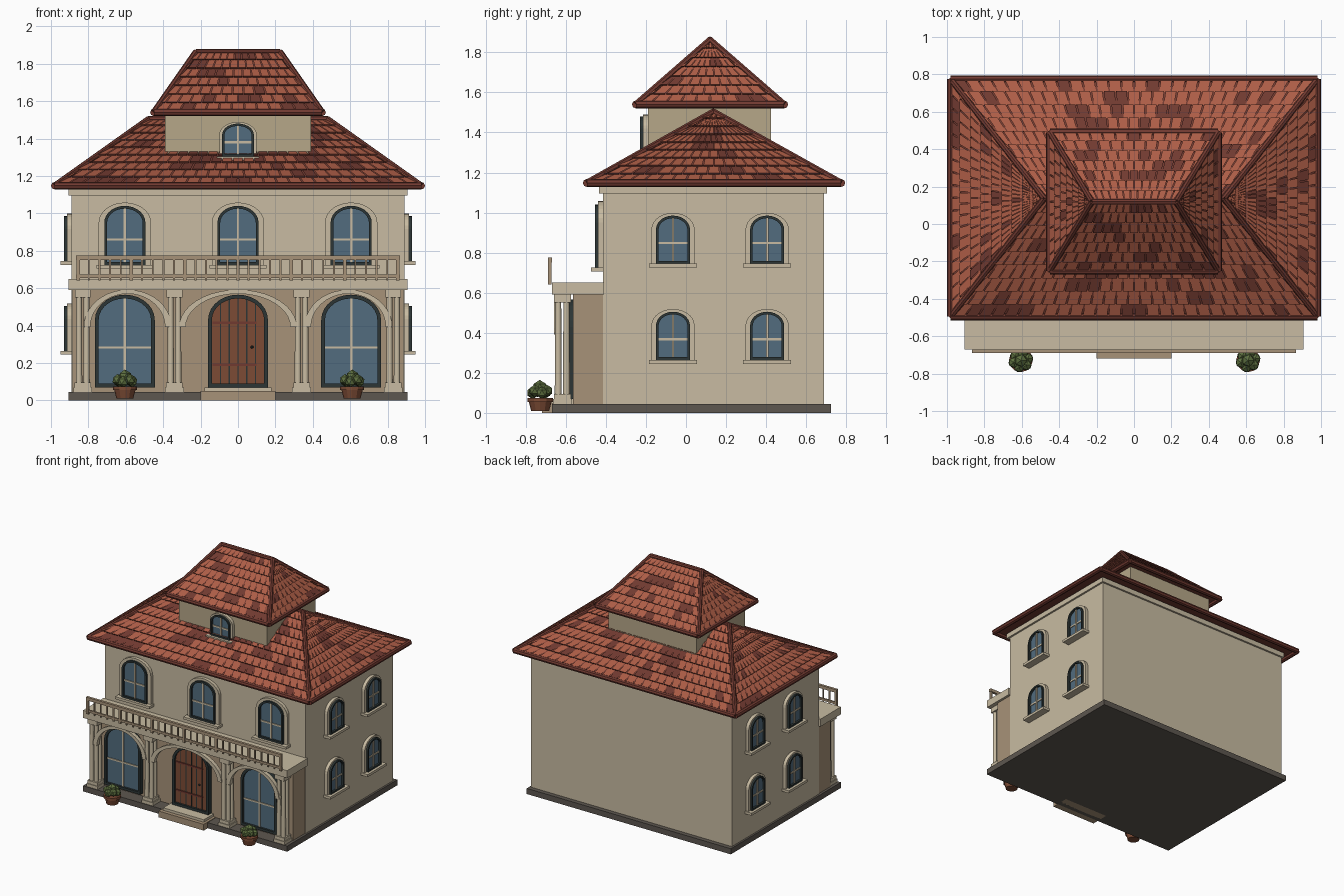
import bpy, bmesh, math, random
from mathutils import Vector, Matrix

random.seed(4)
if "Cube" in bpy.data.objects:
    bpy.data.objects.remove(bpy.data.objects["Cube"])


def material(name, r, g, b):
    m = bpy.data.materials.new(name)
    m.use_nodes = True
    m.diffuse_color = (r, g, b, 1)
    bsdf = m.node_tree.nodes["Principled BSDF"]
    bsdf.inputs["Base Color"].default_value = (r, g, b, 1)
    bsdf.inputs["Roughness"].default_value = 0.8
    return m


WALL = material("cream stucco", .58, .50, .36)
RECESS = material("dark tan stucco", .39, .29, .19)
TOWER = material("tower stucco", .47, .39, .25)
STONE = material("grey stone", .11, .095, .08)
TILE = material("terracotta", .42, .11, .062)
DARK = material("dark terracotta", .165, .042, .03)
GLASS = material("blue glass", .084, .15, .21)
FRAME = material("dark frame", .025, .036, .036)
WOOD = material("brown wood", .2, .07, .035)
LEAF = material("leaf green", .11, .16, .05)


class Part:
    """Collects simple solids into one object."""

    def __init__(self, matrix=None):
        self.bm = bmesh.new()
        self.matrix = matrix or Matrix()

    def box(self, x0, x1, y0, y1, z0, z1):
        mid = Vector((x0 + x1, y0 + y1, z0 + z1)) / 2
        size = Matrix.Diagonal((x1 - x0, y1 - y0, z1 - z0, 1))
        bmesh.ops.create_cube(self.bm, size=1, matrix=Matrix.Translation(mid) @ size)
        return self

    def beam(self, a, b, r0, r1=None, sides=8):
        a, b = Vector(a), Vector(b)
        turn = (b - a).to_track_quat('Z', 'Y').to_matrix().to_4x4()
        bmesh.ops.create_cone(self.bm, cap_ends=True, segments=sides, radius1=r0,
                              radius2=r0 if r1 is None else r1, depth=(b - a).length,
                              matrix=Matrix.Translation((a + b) / 2) @ turn)
        return self

    def ball(self, centre, r):
        bmesh.ops.create_icosphere(self.bm, subdivisions=1, radius=r,
                                   matrix=Matrix.Translation(centre))
        return self

    def prism(self, outline, depth):
        face = self.bm.faces.new([self.bm.verts.new((x, 0, z)) for x, z in outline])
        out = bmesh.ops.extrude_face_region(self.bm, geom=[face])["geom"]
        bmesh.ops.translate(self.bm, vec=(0, -depth, 0),
                            verts=[v for v in out if isinstance(v, bmesh.types.BMVert)])
        return self

    def band(self, outer, inner, d0, d1, closed=True):
        loops = [[self.bm.verts.new((x, -d, z)) for x, z in line]
                 for line, d in ((outer, d0), (outer, d1), (inner, d1), (inner, d0))]
        n = len(outer)
        for i in range(n if closed else n - 1):
            j = (i + 1) % n
            for k in range(4):
                p, q = loops[k], loops[(k + 1) % 4]
                self.bm.faces.new((p[i], p[j], q[j], q[i]))
        return self

    def done(self, name, *mats, smooth=False, fix=True):
        if fix:
            bmesh.ops.recalc_face_normals(self.bm, faces=self.bm.faces)
        mesh = bpy.data.meshes.new(name)
        self.bm.to_mesh(mesh)
        self.bm.free()
        for m in mats:
            mesh.materials.append(m)
        if smooth:
            mesh.shade_smooth()
            mesh.set_sharp_from_angle(angle=math.radians(50))
        ob = bpy.data.objects.new(name, mesh)
        ob.matrix_world = self.matrix
        bpy.context.scene.collection.objects.link(ob)
        return ob


def arc(w, h, z, x=0, n=14):
    ts = [math.pi * i / n for i in range(n + 1)]
    return [(x + w * math.cos(t), z + h * math.sin(t)) for t in ts]


def arch(w, z0, z1, rise):
    return [(-w, z0), (w, z0)] + arc(w, rise, z1 - rise)


def opening(name, x, y, turn, w, z0, z1, rise, border, rim, pane=GLASS):
    """Arched frame with its pane, glazing bars, surround and sill."""
    place = Matrix.Translation((x, y, 0)) @ Matrix.Rotation(math.radians(turn), 4, 'Z')
    outer = arch(w, z0, z1, rise)
    inner = arch(w - rim, z0 + rim, z1 - rim, rise - rim)
    Part(place).band(outer, inner, 0, .04).done(name + " frame", FRAME)
    Part(place).prism(inner, .024).done(name + " pane", pane)
    if pane is GLASS:
        mid = z0 + (z1 - z0) * .43
        bars = Part(place).box(-.006, .006, -.032, -.02, z0 + rim, z1 - rim)
        bars.box(rim - w, w - rim, -.03, -.02, mid - .006, mid + .006)
        bars.done(name + " glazing bars", WALL)
    if border:
        wide = arch(w + border, z0, z1 + border * .6, rise + border * .6)
        Part(place).band(wide, outer, 0, .025).done(name + " surround", WALL)
        s = w + border + .012
        Part(place).box(-s, s, -.06, 0, z0 - .02, z0).done(name + " sill", WALL)


def roof(name, x, y0, y1, z0, rx, ry, z1, rows, long_cols, end_cols):
    """Hipped roof: solid core, staggered tiles, hip and eave trim."""
    a, b, c, d = [Vector(p) for p in ((-x, y0, z0), (x, y0, z0), (x, y1, z0), (-x, y1, z0))]
    r0, r1 = Vector((-rx, ry, z1)), Vector((rx, ry, z1))
    core = Part()
    va, vb, vc, vd, v0, v1 = [core.bm.verts.new(p) for p in (a, b, c, d, r0, r1)]
    for f in ((va, vb, v1, v0), (vb, vc, v1), (vc, vd, v0, v1), (vd, va, v0), (vd, vc, vb, va)):
        core.bm.faces.new(f)
    core.done(name + " core", DARK)

    tiles = Part()
    for p, q, s, t, cols in ((a, b, r1, r0, long_cols), (b, c, r1, r1, end_cols),
                             (c, d, r0, r1, long_cols), (d, a, r0, r0, end_cols)):
        normal = (q - p).cross(t - p).normalized()

        def at(u, v, lift):
            return p.lerp(q, u).lerp(t.lerp(s, u), v) + normal * lift

        for row in range(rows):
            v, top = row / rows, min((row + 1) / rows, .985)
            shift, dark = (row % 2) / 2, False
            for col in range(cols + 1):
                u0 = max(0, (col - shift + .06) / cols)
                u1 = min(1, (col + 1 - shift - .06) / cols)
                if u1 <= u0:
                    continue
                dark = random.random() < (.45 if dark else .11)
                pts = [at(u0, v, .002), at(u1, v, .002), at(u1, v, .013),
                       at(u1, top, .004), at(u0, top, .004), at(u0, v, .013)]
                e, f, g, h, i, j = [tiles.bm.verts.new(k) for k in pts]
                for k, quad in enumerate(((e, f, g, j), (j, g, h, i))):
                    tiles.bm.faces.new(quad).material_index = 1 if dark or k == 0 else 0
    tiles.done(name + " tiles", TILE, DARK, fix=False)

    trim = Part()
    for p, q in ((a, b), (b, c), (c, d), (d, a)):
        trim.beam(p, q, .02)
    for p, q in ((a, r0), (d, r0), (b, r1), (c, r1), (r0, r1)):
        trim.beam(p, q, .017)
    trim.done(name + " trim", DARK)


# Main masses
Part().box(-.905, .905, -.67, .725, 0, .045).done("plinth", STONE)
Part().box(-.89, .89, -.415, .69, .045, 1.14).done("main walls", WALL)
Part().box(-.885, .885, -.565, -.41, .045, .59).done("porch wall", RECESS)
Part().box(-.905, .905, -.435, .705, 1.095, 1.135).done("cornice", WALL)
Part().box(-.39, .39, -.19, .425, 1.2, 1.545).done("tower walls", TOWER)
roof("main roof", .98, -.495, .775, 1.148, .48, .137, 1.503, 9, 28, 18)
roof("tower roof", .45, -.25, .49, 1.54, .225, .12, 1.862, 7, 13, 10)

# Porch: balcony, railing, columns and arches
Part().box(-.905, .905, -.67, -.41, .59, .65).done("balcony slab", WALL)
rail = Part().box(-.865, .865, -.69, -.67, .75, .775).box(-.865, .865, -.686, -.672, .655, .672)
for i in range(31):
    x = -.855 + 1.71 * i / 30
    r = .009 if i % 5 == 0 else .005
    rail.box(x - r, x + r, -.68 - r, -.68 + r, .64, .76)
rail.done("balcony railing", RECESS)

shafts, blocks = Part(), Part()
for x in (-.83, -.34, .34, .83):
    for dx in (-.02, .02):
        for y in (-.638, -.597):
            shafts.beam((x + dx, y, .09), (x + dx, y, .56), .0175, .015, 12)
    blocks.box(x - .05, x + .05, -.665, -.57, .045, .07)
    blocks.box(x - .044, x + .044, -.66, -.575, .07, .095)
    blocks.box(x - .042, x + .042, -.66, -.575, .55, .592)
shafts.done("porch columns", WALL, smooth=True)
blocks.done("column bases and capitals", WALL)
arches = Part()
for x, w in ((-.59, .235), (0, .315), (.59, .235)):
    arches.band(arc(w, .2, .392, x, 20), arc(w - .035, .178, .392, x, 20), .628, .66, False)
arches.done("porch arches", WALL)

# Windows
for label, x in (("right", -.605), ("middle", 0), ("left", .605)):
    opening(label + " upper window", x, -.415, 0, .11, .725, 1.04, .09, .03, .015)
    if x:
        opening(label + " porch window", x, -.565, 0, .16, .07, .565, .135, 0, .02)
opening("tower window", 0, -.19, 0, .085, 1.305, 1.48, .06, .015, .013)
for side, sign in (("right", -1), ("left", 1)):
    for place, y in (("front", -.065), ("back", .405)):
        for floor, z in (("lower", .265), ("upper", .745)):
            opening(f"{side} {place} {floor} window", sign * .89, y, sign * 90,
                    .085, z, z + .24, .07, .023, .013)

# Door with plank grooves, straps and handle
opening("front door", 0, -.565, 0, .16, .07, .565, .135, 0, .02, WOOD)
grooves = Part()
for i in range(-2, 3):
    x = i * .047
    top = .43 + .115 * math.sqrt(1 - (x / .14) ** 2)
    grooves.box(x - .003, x + .003, -.592, -.587, .09, top)
grooves.done("door grooves", FRAME)
straps = Part()
for z in (.19, .415):
    straps.box(-.135, .1, -.597, -.588, z - .006, z + .006)
straps.done("door straps", DARK)
Part().ball((.075, -.597, .285), .009).done("door handle", FRAME)
Part().box(-.2, .2, -.72, -.57, 0, .05).done("lower step", RECESS)
Part().box(-.18, .18, -.69, -.56, .045, .07).done("upper step", WALL)

# Potted shrubs
for side, x in (("right", -.605), ("left", .61)):
    pot = Part().beam((x, -.728, .01), (x, -.728, .06), .045, .058, 12)
    pot.beam((x, -.728, .055), (x, -.728, .075), .064, .064, 12)
    pot.done(side + " pot", WOOD)
    shrub = Part().ball((x, -.73, .128), .037)
    for i in range(6):
        t = math.tau * i / 6 + .3
        shrub.ball((x + .04 * math.cos(t), -.73 + .036 * math.sin(t), .1 + .01 * (i % 2)), .031)
    shrub.done(side + " shrub", LEAF)
